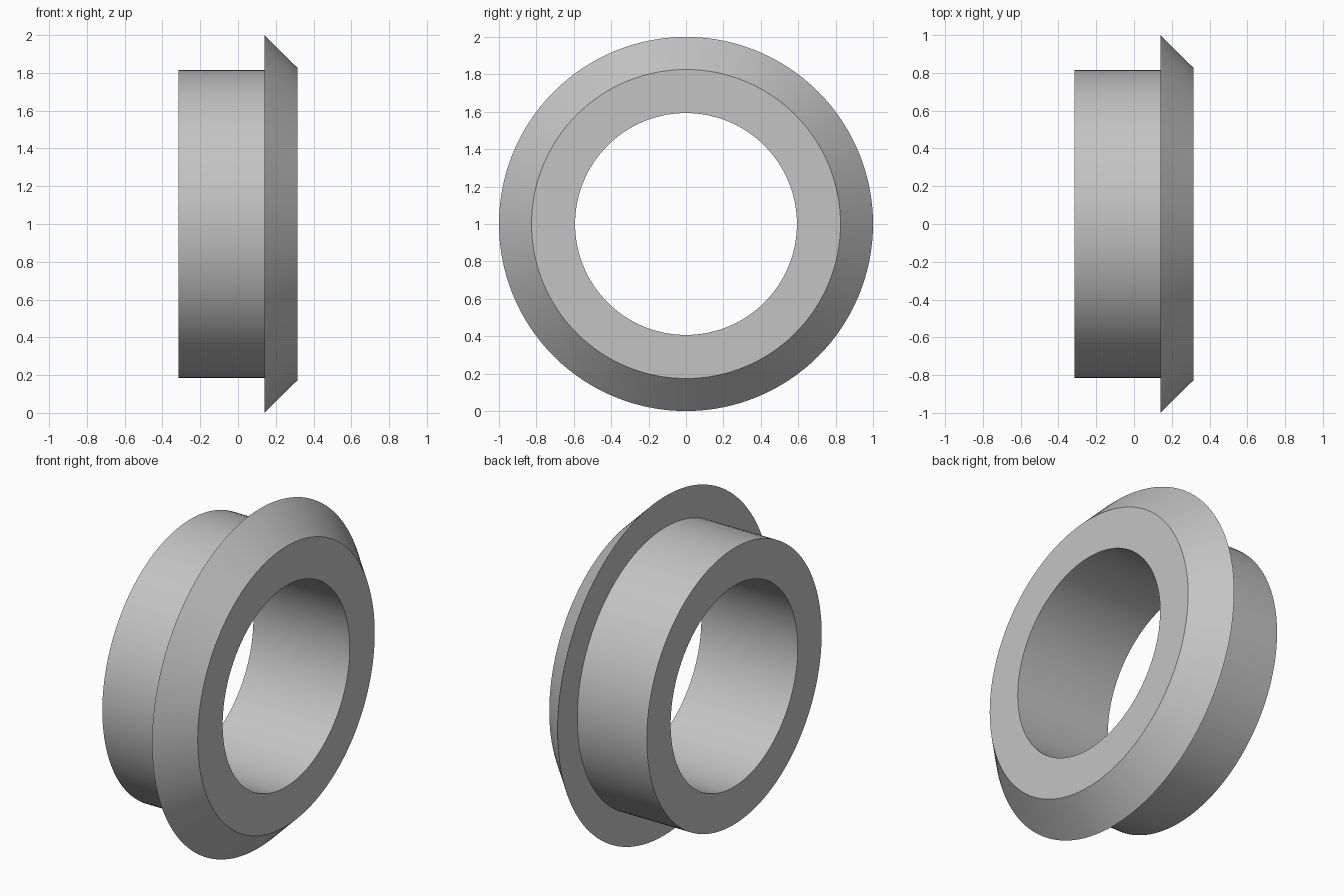
import bpy
import bmesh
from math import radians, tau
from mathutils import Matrix, Vector

cube = bpy.data.objects.get("Cube")
if cube:
    bpy.data.objects.remove(cube, do_unlink=True)

SEGMENTS = 128
BORE, SLEEVE, FACE, RIM = 0.593, 0.816, 0.826, 1.0
BACK, STEP, FRONT = -0.315, 0.139, 0.315

# Plain grey metal
grey = bpy.data.materials.new("plain_grey")
grey.use_nodes = True
colour = (0.55, 0.55, 0.55, 1)
grey.diffuse_color = colour
grey.node_tree.nodes["Principled BSDF"].inputs["Base Color"].default_value = colour

# Closed cross-section as (x, radius): sleeve, step, bevelled flange, bore
section = [(BACK, BORE), (BACK, SLEEVE), (STEP, SLEEVE),
           (STEP, RIM), (FRONT, FACE), (FRONT, BORE)]

# Turn the cross-section around the x axis
bm = bmesh.new()
rings = []
for i in range(SEGMENTS):
    turn = Matrix.Rotation(tau * i / SEGMENTS, 3, 'X')
    rings.append([bm.verts.new(turn @ Vector((x, 0, r))) for x, r in section])
for i, ring in enumerate(rings):
    following = rings[(i + 1) % SEGMENTS]
    for j in range(len(section)):
        k = (j + 1) % len(section)
        bm.faces.new((ring[j], ring[k], following[k], following[j]))
bmesh.ops.recalc_face_normals(bm, faces=bm.faces)

mesh = bpy.data.meshes.new("flanged_ring")
bm.to_mesh(mesh)
bm.free()
mesh.materials.append(grey)
ring_object = bpy.data.objects.new("flanged_ring", mesh)
ring_object.location.z = RIM
bpy.context.collection.objects.link(ring_object)

# Smooth round walls with crisp corners
bpy.ops.object.select_all(action='DESELECT')
ring_object.select_set(True)
bpy.context.view_layer.objects.active = ring_object
bpy.ops.object.shade_smooth_by_angle(angle=radians(30))
